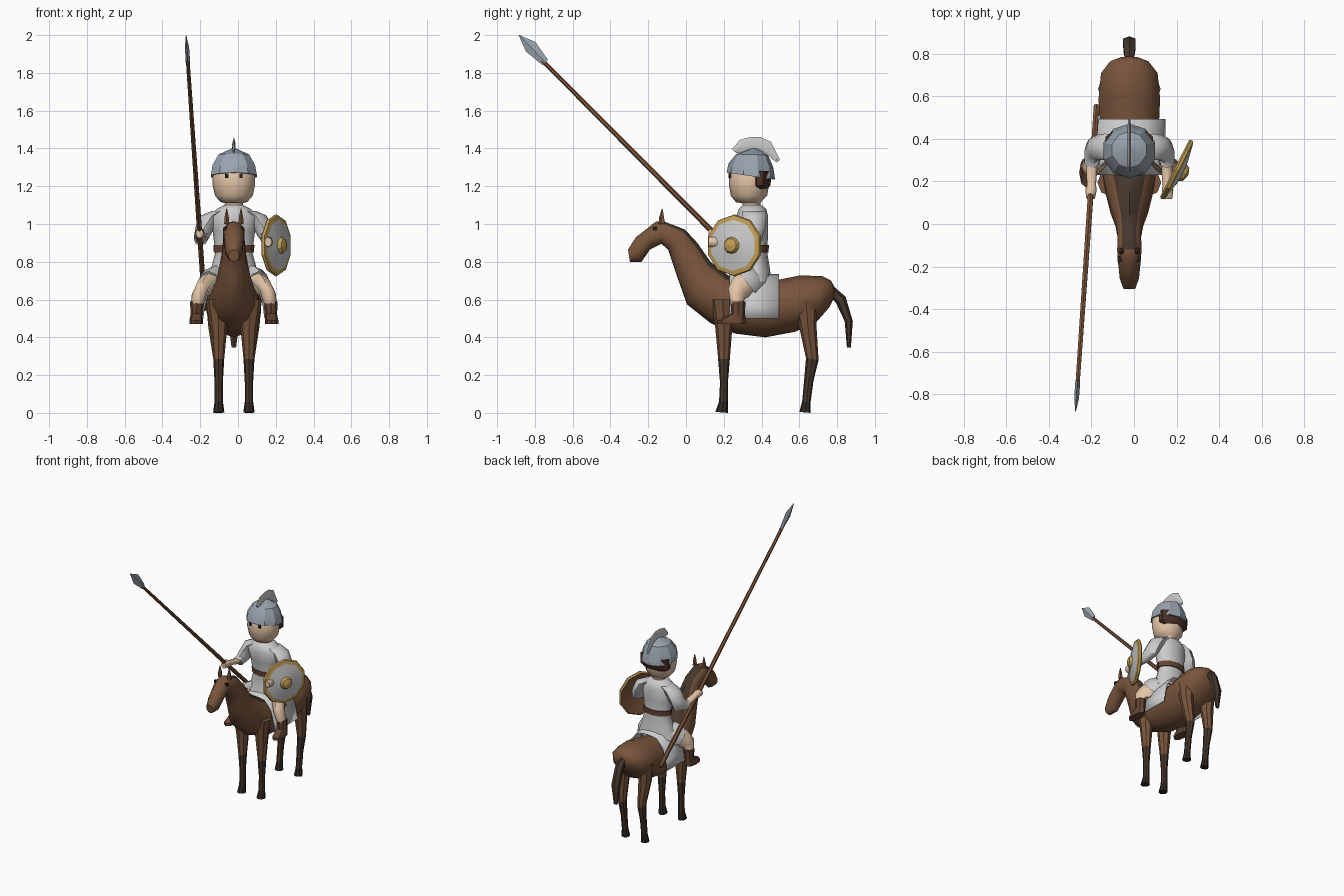
import bpy, bmesh
from math import sin, cos, pi, radians

C = -0.022  # centre line of horse and rider

COLORS = {
    "coat": (0.19, 0.09, 0.045), "dark": (0.06, 0.038, 0.025), "hoof": (0.03, 0.022, 0.018),
    "skin": (0.78, 0.56, 0.39), "leather": (0.13, 0.06, 0.035), "hair": (0.07, 0.03, 0.02),
    "steel": (0.32, 0.37, 0.43), "gold": (0.55, 0.35, 0.09), "wood": (0.2, 0.09, 0.04),
    "black": (0.02, 0.015, 0.012), "cloth": (0.65, 0.65, 0.65)}
MATS = {}
for key, rgb in COLORS.items():
    MATS[key] = bpy.data.materials.new(key)
    MATS[key].diffuse_color = (*rgb, 1)


def finish(name, bm, mats, angle=35):
    bmesh.ops.recalc_face_normals(bm, faces=bm.faces[:])
    me = bpy.data.meshes.new(name)
    bm.to_mesh(me)
    bm.free()
    for m in mats:
        me.materials.append(MATS[m])
    me.shade_smooth()
    me.set_sharp_from_angle(angle=radians(angle))
    ob = bpy.data.objects.new(name, me)
    bpy.context.collection.objects.link(ob)
    return ob


def tube(name, rings, mats, n=10, paint=None, angle=35):
    """Loft of ellipses; ring = x, y1, z1, y2, z2 (opposite points), half width."""
    bm = bmesh.new()
    loops = []
    for x, y1, z1, y2, z2, w in rings:
        loops.append([bm.verts.new((x + w * sin(a),
                                    (y1 + y2) / 2 + (y1 - y2) / 2 * cos(a),
                                    (z1 + z2) / 2 + (z1 - z2) / 2 * cos(a)))
                      for a in (2 * pi * k / n for k in range(n))])
    for i, (p, q) in enumerate(zip(loops, loops[1:])):
        for k in range(n):
            f = bm.faces.new((p[k], p[(k + 1) % n], q[(k + 1) % n], q[k]))
            f.material_index = paint(i, k) if paint else 0
    bm.faces.new(loops[0])
    bm.faces.new(loops[-1]).material_index = len(mats) - 1 if paint else 0
    return finish(name, bm, mats, angle)


def box(name, loc, size, mat):
    bm = bmesh.new()
    bmesh.ops.create_cube(bm, size=1)
    bmesh.ops.scale(bm, vec=size, verts=bm.verts)
    bmesh.ops.translate(bm, vec=loc, verts=bm.verts)
    return finish(name, bm, [mat])


def centred(rows):
    return [(C, *r) for r in rows]


# Horse: head, neck and trunk in one loft, dark mane on the top faces of the neck
tube("horse_body", centred([
    (-.307, .865, -.297, .80, .03), (-.265, .93, -.235, .80, .048), (-.16, 1.012, -.19, .865, .056),
    (-.12, 1.015, -.13, .895, .06), (-.005, .97, -.095, .865, .058), (.06, .90, -.05, .73, .068),
    (.13, .80, .005, .575, .092), (.22, .73, .13, .475, .122), (.30, .70, .26, .42, .14),
    (.45, .697, .42, .40, .145), (.60, .727, .58, .43, .152), (.72, .725, .69, .48, .14),
    (.768, .70, .76, .56, .095), (.787, .665, .783, .61, .04)]), ["coat", "dark", "coat"],
    paint=lambda i, k: 1 if 3 <= i <= 7 and k in (0, 9) else 0, angle=40)

# Tail
tube("tail", centred([
    (.77, .68, .77, .61, .02), (.845, .615, .795, .58, .032), (.883, .485, .84, .485, .034),
    (.873, .347, .852, .345, .014)]), ["dark"], n=6)

leg_paint = lambda i, k: (0, 0, 1, 1, 2)[i]
for s, side in ((-1, "right"), (1, "left")):
    # Horse legs with dark stockings and hooves
    x = C + s * .08
    tube(f"front_leg_{side}", [
        (x + s * .01, .13, .60, .26, .60, .06), (x, .155, .45, .245, .45, .045),
        (x, .17, .285, .232, .285, .029), (x, .18, .16, .222, .16, .022),
        (x, .175, .06, .222, .06, .022), (x, .155, .005, .222, 0, .03)],
        ["coat", "dark", "hoof"], n=8, paint=leg_paint)
    tube(f"hind_leg_{side}", [
        (C + s * .092, .565, .585, .705, .60, .055), (C + s * .09, .60, .45, .69, .47, .046),
        (x, .635, .29, .702, .28, .029), (x, .625, .17, .675, .17, .022),
        (x, .615, .06, .66, .06, .022), (x, .60, .005, .66, 0, .03)],
        ["coat", "dark", "hoof"], n=8, paint=leg_paint)
    # Horse ears and eyes
    e = C + s * .038
    tube(f"horse_ear_{side}", [(e, -.145, 1.0, -.11, 1.0, .014),
                               (e, -.142, 1.035, -.113, 1.035, .012),
                               (e, -.128, 1.082, -.124, 1.082, .002)], ["coat"], n=5)
    box(f"horse_eye_{side}", (C + s * .044, -.165, .975), (.022, .022, .02), "black")

# Saddle blanket: arch over the back
bm = bmesh.new()
half = [(0, .73), (.08, .717), (.135, .65), (.156, .57), (.166, .50)]
arch = [(-x, z) for x, z in half[:0:-1]] + half
rows = [[bm.verts.new((C + x, y, z)) for x, z in arch] for y in (.23, .493)]
for k in range(len(arch) - 1):
    bm.faces.new((rows[0][k], rows[0][k + 1], rows[1][k + 1], rows[1][k]))
blanket = finish("saddle_blanket", bm, ["cloth"])
solid = blanket.modifiers.new("thickness", "SOLIDIFY")
solid.thickness = .008
solid.offset = 0

# Rider: tunic and belt
tube("tunic", centred([
    (.265, .685, .45, .70, .15), (.29, .76, .445, .76, .122), (.30, .85, .43, .85, .098),
    (.28, .96, .435, .96, .112), (.265, 1.04, .435, 1.04, .13), (.28, 1.08, .425, 1.08, .09),
    (.30, 1.10, .40, 1.10, .05)]), ["cloth"], n=12, angle=45)
tube("belt", centred([(.293, .85, .437, .85, .106), (.29, .888, .439, .888, .109)]),
     ["leather"], n=12)

# Head, hair, helmet and crest
tube("head", centred([
    (.30, 1.06, .395, 1.06, .05), (.30, 1.11, .395, 1.11, .048), (.265, 1.115, .40, 1.12, .072),
    (.237, 1.15, .43, 1.15, .10), (.227, 1.21, .44, 1.21, .113), (.227, 1.28, .445, 1.28, .113),
    (.27, 1.34, .41, 1.34, .08)]), ["skin"], n=12, angle=45)
tube("hair", centred([
    (.35, 1.185, .43, 1.185, .09), (.335, 1.205, .447, 1.205, .117),
    (.325, 1.28, .455, 1.28, .118)]), ["hair"], n=10)
tube("helmet", centred([
    (.215, 1.272, .472, 1.235, .128), (.225, 1.32, .462, 1.30, .118),
    (.265, 1.37, .435, 1.365, .085), (.35, 1.40, .375, 1.40, .012)]), ["steel"], n=10, angle=30)
tube("helmet_crest", centred([
    (.243, 1.395, .268, 1.375, .006), (.285, 1.445, .295, 1.38, .009), (.34, 1.46, .345, 1.39, .009),
    (.395, 1.46, .39, 1.39, .009), (.45, 1.435, .425, 1.375, .009),
    (.497, 1.34, .478, 1.325, .006)]), ["cloth"], n=4)

for s, side, dz in ((-1, "right", .025), (1, "left", -.02)):
    box(f"eye_{side}", (C + s * .038, .233, 1.256), (.018, .014, .024), "black")
    X = lambda rings: [(C + s * r[0], *r[1:]) for r in rings]
    # Arm
    tube(f"sleeve_{side}", X([
        (.07, .30, 1.07, .42, 1.07, .045), (.115, .30, 1.045, .425, 1.045, .058),
        (.15, .30, .99, .42, .98, .052), (.17, .285, .955, .40, .91, .042),
        (.176, .265, .95, .30, .885, .036)]), ["cloth"], n=8, angle=50)
    tube(f"forearm_{side}", X([
        (.176, .29, .945, .32, .89, .03), (.178, .18, .94 + dz, .19, .90 + dz, .021),
        (.18, .155, .955 + dz, .165, .895 + dz, .027),
        (.182, .118, .95 + dz, .12, .90 + dz, .02)]), ["skin"], n=8, angle=50)
    # Leg and boot
    tube(f"thigh_{side}", X([
        (.07, .37, .78, .43, .67, .05), (.115, .31, .76, .37, .645, .055),
        (.155, .25, .715, .325, .61, .05), (.18, .222, .66, .31, .605, .042),
        (.193, .235, .58, .305, .58, .034)]), ["skin"], n=8, angle=50)
    tube(f"boot_{side}", X([
        (.195, .235, .59, .315, .59, .037), (.197, .24, .525, .312, .525, .032),
        (.198, .20, .508, .315, .50, .034), (.20, .168, .49, .318, .487, .036),
        (.20, .168, .47, .318, .472, .036)]), ["leather"], n=8)
    # Tunic skirt over the thigh
    tube(f"skirt_flap_{side}", X([
        (.06, .36, .79, .44, .68, .05), (.11, .30, .775, .40, .655, .058),
        (.135, .275, .75, .37, .63, .056)]), ["cloth"], n=8, angle=50)

# Spear: tapered shaft and flat diamond blade
def spear_ring(x, y, z, r, w):
    return (x, y + r * .7, z + r * .7, y - r * .7, z - r * .7, w)

tube("spear_shaft", [spear_ring(-.176, .555, .55, .015, .015),
                     spear_ring(-.205, .12, .98, .015, .015),
                     spear_ring(-.266, -.76, 1.865, .011, .011)], ["wood"], n=6)
tube("spear_head", [spear_ring(-.265, -.745, 1.855, .02, .012),
                    spear_ring(-.270, -.822, 1.938, .036, .011),
                    spear_ring(-.275, -.885, 2.0, .001, .001)], ["steel"], n=4)

# Round shield: lathe about y, then turned outward
disc = [(-.018, .003), (.014, .155), (.006, .164), (-.008, .16), (-.014, .136),
        (-.03, .045), (-.047, .036), (-.058, .004)]
shield = tube("shield", [(0, h, r, h, -r, r) for h, r in disc],
              ["wood", "cloth", "gold"], n=10,
              paint=lambda i, k: (0, 2, 2, 2, 1, 2, 2)[i], angle=30)
shield.location = (.203, .255, .887)
shield.rotation_euler = (0, 0, radians(63))
